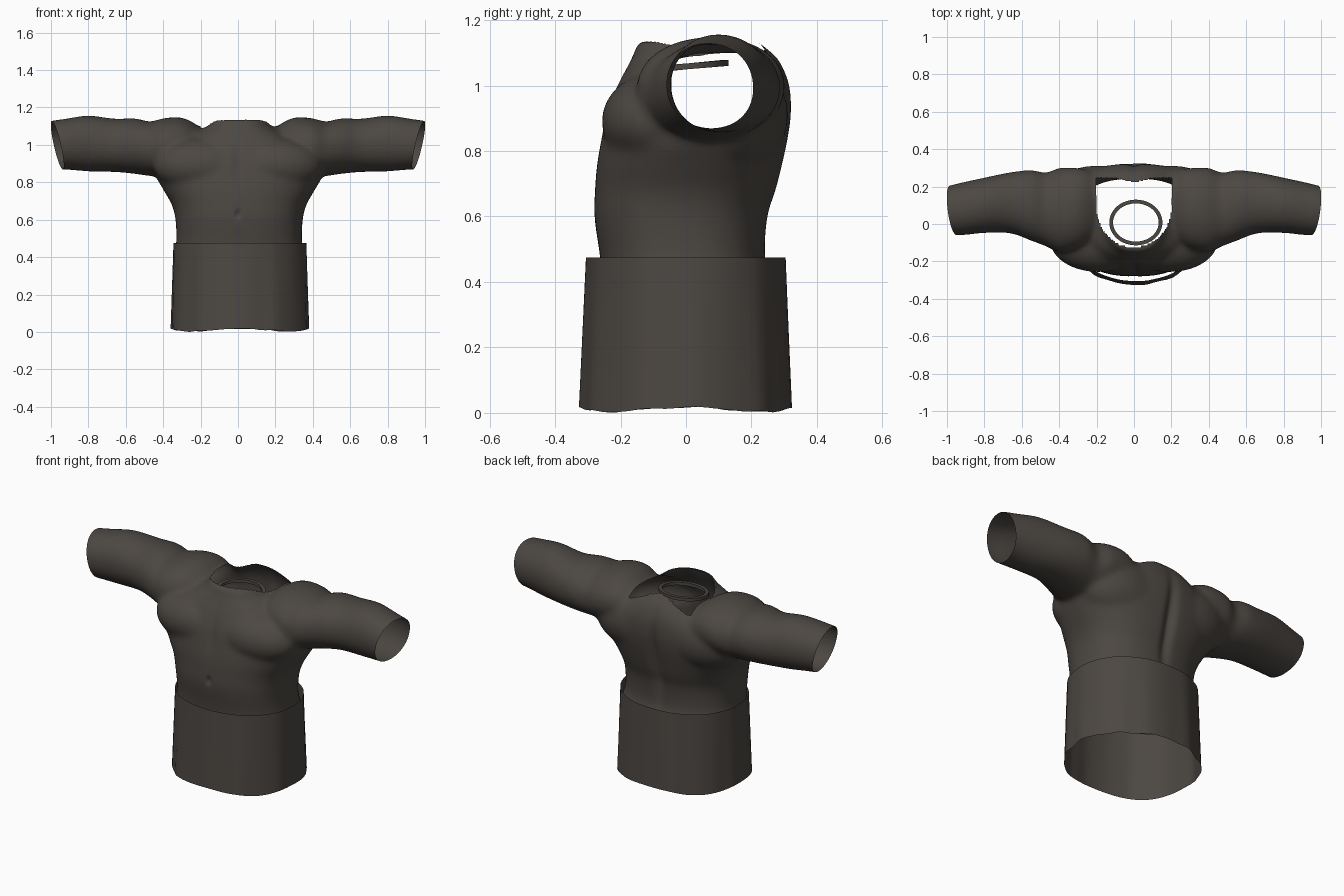
import bpy, bmesh, math

cube = bpy.data.objects.get("Cube")
if cube:
    bpy.data.objects.remove(cube)

cloth = bpy.data.materials.new("dark brown grey")
cloth.use_nodes = True
COLOUR = (0.072, 0.063, 0.055, 1)
cloth.diffuse_color = COLOUR
cloth.node_tree.nodes["Principled BSDF"].inputs["Base Color"].default_value = COLOUR


def add_object(name, bm, smooth=60):
    mesh = bpy.data.meshes.new(name)
    bm.to_mesh(mesh)
    bm.free()
    mesh.materials.append(cloth)
    ob = bpy.data.objects.new(name, mesh)
    bpy.context.collection.objects.link(ob)
    bpy.ops.object.select_all(action='DESELECT')
    ob.select_set(True)
    bpy.context.view_layer.objects.active = ob
    bpy.ops.object.shade_smooth_by_angle(angle=math.radians(smooth))
    return ob


def oval(angle, power):
    c, s = math.cos(angle), math.sin(angle)
    return (math.copysign(abs(c) ** (2 / power), c),
            math.copysign(abs(s) ** (2 / power), s))


def loft(bm, rings, capped=True):
    loops = [[bm.verts.new(p) for p in ring] for ring in rings]
    n = len(loops[0])
    for a, b in zip(loops, loops[1:]):
        for i in range(n):
            bm.faces.new((a[i], a[(i + 1) % n], b[(i + 1) % n], b[i]))
    if capped:
        bm.faces.new(loops[0][::-1])
        bm.faces.new(loops[-1])


def smooth_rows(rows, steps=5):
    # Catmull-Rom interpolation between measured sections
    out = []
    for i in range(len(rows) - 1):
        a, b, c, d = (rows[max(0, min(len(rows) - 1, i + k))] for k in (-1, 0, 1, 2))
        for s in range(steps):
            t = s / steps
            out.append([q + t / 2 * (r - p + t * (2 * p - 5 * q + 4 * r - w
                        + t * (3 * (q - r) + w - p)))
                        for p, q, r, w in zip(a, b, c, d)])
    return out + [list(rows[-1])]


ANGLES = [math.tau * i / 72 for i in range(72)]
body = bmesh.new()

# Trunk sections: height, half width, front, back
trunk = [(.34, .35, -.25, .26), (.41, .35, -.258, .26), (.48, .336, -.263, .242),
         (.6, .34, -.28, .25), (.68, .36, -.278, .275), (.76, .405, -.272, .295),
         (.84, .445, -.258, .312), (.92, .42, -.242, .322), (1.0, .34, -.21, .317),
         (1.06, .25, -.178, .295), (1.09, .19, -.163, .275), (1.135, .15, -.145, .22)]
rings = []
for z, w, f, b in smooth_rows(trunk):
    ring = []
    for a in ANGLES:
        u, v = oval(a, 2.45)
        ring.append((.006 + w * u, (f + b) / 2 + (b - f) / 2 * v, z))
    rings.append(ring)
loft(body, rings)

# Arm sections: distance out, front, back, bottom, top
arm = [(.17, -.06, .24, .9, 1.065), (.24, -.1, .285, .88, 1.12), (.31, -.135, .3, .86, 1.147),
       (.4, -.15, .3, .84, 1.142), (.47, -.12, .275, .834, 1.124), (.55, -.09, .288, .845, 1.142),
       (.66, -.05, .277, .855, 1.14), (.8, -.048, .248, .858, 1.157), (.92, -.06, .222, .868, 1.14),
       (1.03, -.06, .195, .87, 1.125)]
for side in (1, -1):
    rings = []
    for x, f, b, lo, hi in smooth_rows(arm):
        ring = []
        for a in ANGLES[::side]:
            u, v = oval(a, 2.1)
            ring.append((side * x, (f + b) / 2 + (b - f) / 2 * u,
                         (lo + hi) / 2 + (hi - lo) / 2 * v))
        rings.append(ring)
    loft(body, rings)

# Broad chest and upper back muscles, mirrored
muscles = [((.19, -.09, .89), (.26, .168, .15)), ((.2, .14, .91), (.27, .172, .19))]
for (x, y, z), size in muscles:
    for side in (1, -1):
        blob = bmesh.ops.create_uvsphere(body, u_segments=32, v_segments=24, radius=1)["verts"]
        bmesh.ops.scale(body, vec=size, verts=blob)
        bmesh.ops.translate(body, vec=(side * x, y, z), verts=blob)
bmesh.ops.recalc_face_normals(body, faces=body.faces)
blank = add_object("upper_body_blank", body)

# Fuse the muscles into one skin
fuse = blank.modifiers.new("Fuse", 'REMESH')
fuse.mode = 'VOXEL'
fuse.voxel_size = .011
soften = blank.modifiers.new("Soften", 'SMOOTH')
soften.factor = .5
soften.iterations = 24
graph = bpy.context.evaluated_depsgraph_get()
fused = bpy.data.meshes.new_from_object(blank.evaluated_get(graph))
bpy.data.objects.remove(blank)
skin = bmesh.new()
skin.from_mesh(fused)
bpy.data.meshes.remove(fused)


def bump(d, width):
    return math.exp(-(d / width) ** 2)


# Spine groove, breast line and navel
for v in skin.verts:
    x, y, z = v.co
    if y > .15:
        v.co.y -= .028 * bump(x, .03) * bump(z - .75, .22)
    elif y < -.12 and abs(x) < .3:
        v.co.y += .01 * bump(x, .025) * bump(z - .9, .1)
        v.co.y += .02 * bump(x, .01) * bump(z - .63, .02)

# Open the waist and the slanted cuffs
cuts = [((0, 0, .38), (0, 0, -1)), ((.966, .07, 1), (1, -.14, -.23)),
        ((-.966, .07, 1), (-1, -.14, -.23))]
for point, normal in cuts:
    bmesh.ops.bisect_plane(skin, geom=skin.verts[:] + skin.edges[:] + skin.faces[:],
                           plane_co=point, plane_no=normal, clear_outer=True)


# Open the neck: square behind, rounded in front
def in_neck(p):
    if p.z < .85 or p.y > .245 - .02 * bump(p.x, .06):
        return False
    forward = min(0, p.y - .09) / .215
    return forward > -1 and abs(p.x) < .2 * math.sqrt(1 - forward ** 2)


hole = [f for f in skin.faces if in_neck(f.calc_center_median())]
bmesh.ops.delete(skin, geom=hole, context='FACES')
add_object("upper_body", skin)

# Skirt with soft folds and a wavy hem
skirt = bmesh.new()
rings = []
for k in range(9):
    t = k / 8
    ring = []
    for a in ANGLES:
        u, v = oval(a, 2.15)
        ripple = math.sin(11 * a) + .6 * math.sin(17 * a + 1)
        fold = 1 + (.009 - .006 * t) * ripple
        hem = (1 - t) * (.01 + .007 * math.cos(4 * a) + .002 * ripple)
        ring.append((.01 + (.368 - .013 * t) * u * fold,
                     (.325 - .02 * t) * v * fold, .475 * t + hem))
    rings.append(ring)
loft(skirt, rings, capped=False)
add_object("skirt", skirt, 40)

# Thin collar band inside the neck
collar = bmesh.new()
rings = []
for reach, z in ((0, 0), (.02, 0), (.02, .018), (0, .018), (0, 0)):
    rings.append([(.01 + (.122 + reach) * math.cos(a), .008 + (.102 + reach) * math.sin(a),
                   1.05 + z + .01 * math.sin(a)) for a in ANGLES])
loft(collar, rings, capped=False)
bmesh.ops.remove_doubles(collar, verts=collar.verts, dist=.0001)
bmesh.ops.recalc_face_normals(collar, faces=collar.faces)
add_object("collar_band", collar, 40)
